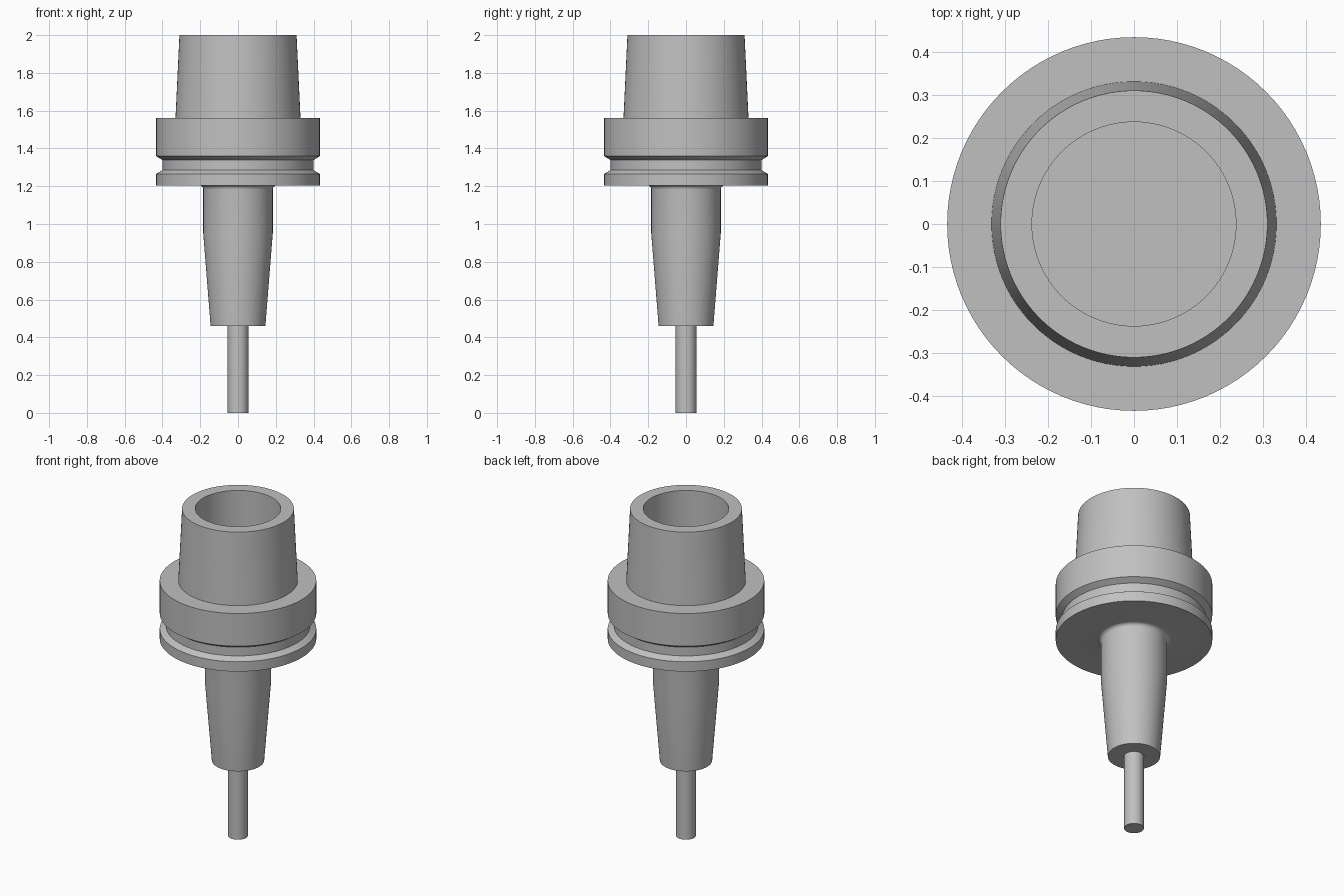
import bpy
import bmesh
import math

cube = bpy.data.objects.get("Cube")
if cube:
    bpy.data.objects.remove(cube, do_unlink=True)

steel = bpy.data.materials.new("steel_grey")
steel.use_nodes = True
steel.diffuse_color = (0.53, 0.53, 0.53, 1)
steel.node_tree.nodes["Principled BSDF"].inputs["Base Color"].default_value = steel.diffuse_color


def turned(name, profile, segments=96):
    """Spin a (radius, height) profile, listed bottom to top, around z."""
    bm = bmesh.new()
    verts = [bm.verts.new((r, 0, z)) for r, z in profile]
    edges = [bm.edges.new(pair) for pair in zip(verts, verts[1:])]
    bmesh.ops.spin(bm, geom=verts + edges, axis=(0, 0, 1), cent=(0, 0, 0),
                   angle=math.tau, steps=segments)
    bmesh.ops.remove_doubles(bm, verts=bm.verts, dist=0.0005)
    bmesh.ops.recalc_face_normals(bm, faces=bm.faces)
    mesh = bpy.data.meshes.new(name)
    bm.to_mesh(mesh)
    bm.free()
    mesh.materials.append(steel)
    obj = bpy.data.objects.new(name, mesh)
    bpy.context.collection.objects.link(obj)
    bpy.ops.object.select_all(action="DESELECT")
    obj.select_set(True)
    bpy.context.view_layer.objects.active = obj
    bpy.ops.object.shade_smooth_by_angle(angle=math.radians(18))
    return obj


# Straight cutting shank at the bottom
turned("tool_shank", [(0, 0), (0.055, 0), (0.055, 0.47), (0, 0.47)], 48)

# Holder body: tapered nose, root fillet, grooved flange, hollow taper
FILLET = 0.022
NECK, FLANGE_BOTTOM = 0.184, 1.205
fillet = [(NECK + FILLET * (1 - math.cos(a)), FLANGE_BOTTOM - FILLET * (1 - math.sin(a)))
          for a in (math.radians(15 * i) for i in range(7))]
nose = [(0, 0.46), (0.145, 0.46), (NECK, 0.95)]
flange = [(0.434, FLANGE_BOTTOM), (0.434, 1.265), (0.4, 1.285),
          (0.4, 1.338), (0.434, 1.36), (0.434, 1.56)]
hollow_taper = [(0.331, 1.56), (0.31, 2), (0.237, 2), (0.237, 1.5), (0, 1.5)]
turned("holder_body", nose + fillet + flange + hollow_taper)
